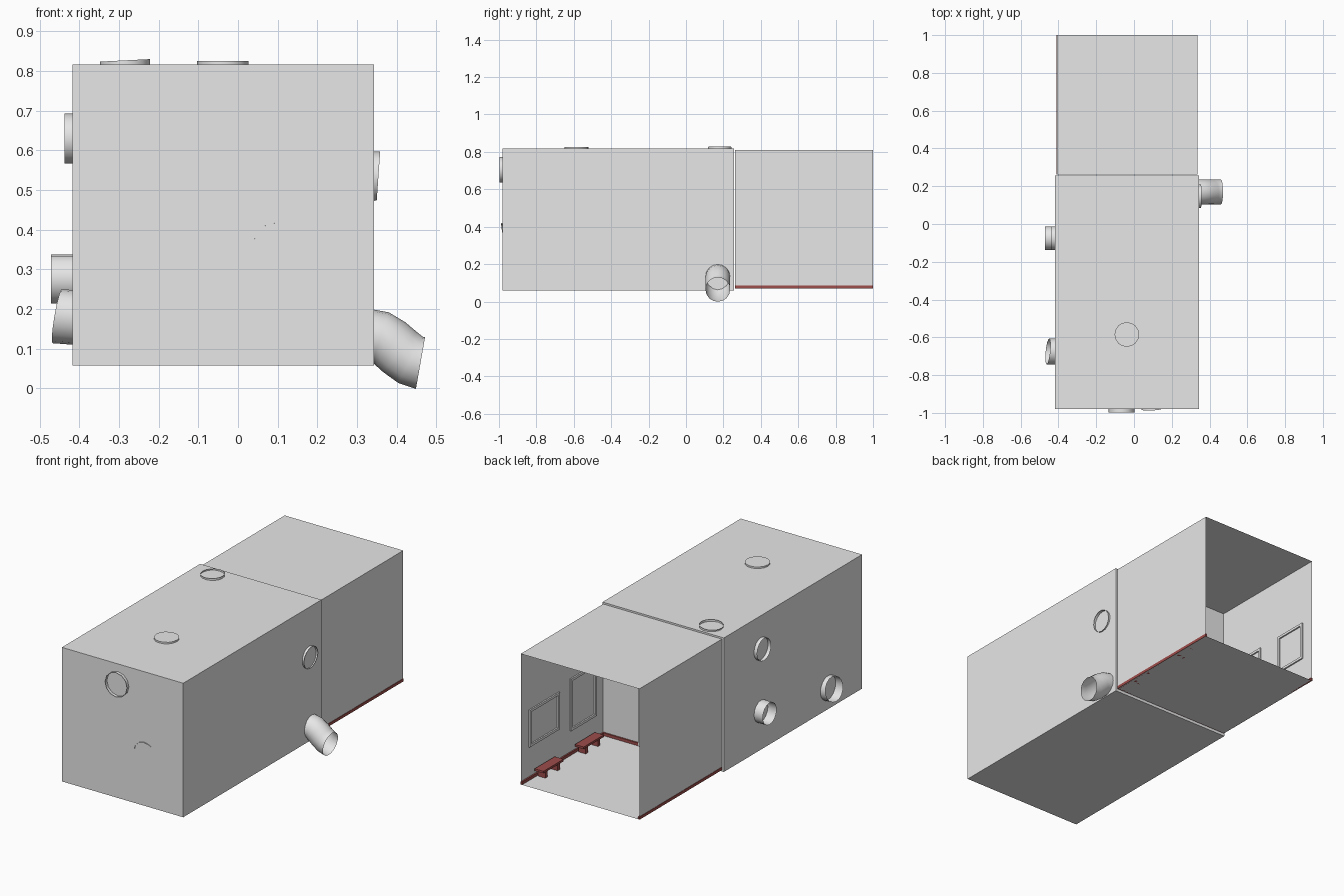
import bpy, bmesh, math
from mathutils import Vector

if "Cube" in bpy.data.objects:
    bpy.data.objects.remove(bpy.data.objects["Cube"])


def material(name, rgb):
    m = bpy.data.materials.new(name)
    m.diffuse_color = (*rgb, 1)
    m.use_nodes = True
    m.node_tree.nodes["Principled BSDF"].inputs["Base Color"].default_value = m.diffuse_color
    return m


GREY = material("pale_grey", (0.8, 0.8, 0.8))
RED = material("dull_red", (0.34, 0.075, 0.07))


def finish(name, bm, mat, smooth=False):
    me = bpy.data.meshes.new(name)
    bm.to_mesh(me)
    bm.free()
    me.materials.append(mat)
    ob = bpy.data.objects.new(name, me)
    bpy.context.collection.objects.link(ob)
    if smooth:
        bpy.ops.object.select_all(action='DESELECT')
        ob.select_set(True)
        bpy.context.view_layer.objects.active = ob
        bpy.ops.object.shade_smooth_by_angle(angle=math.radians(40))
    return ob


def add_box(bm, lo, hi):
    vs = bmesh.ops.create_cube(bm, size=1)["verts"]
    for v in vs:
        v.co = [(a + b) / 2 + c * (b - a) for a, b, c in zip(lo, hi, v.co)]


def boxes(name, mat, *pairs):
    bm = bmesh.new()
    for lo, hi in pairs:
        add_box(bm, lo, hi)
    return finish(name, bm, mat)


def tube(name, rings, radius, sides=16, cap=False):
    """Sweep a circle through (centre, direction) pairs."""
    bm = bmesh.new()
    prev = None
    for centre, direction in rings:
        d = Vector(direction).normalized()
        ref = Vector((0, 1, 0)) if abs(d.y) < 0.7 else Vector((1, 0, 0))
        u = (ref - d * ref.dot(d)).normalized()
        w = d.cross(u)
        ring = []
        for i in range(sides):
            a = 2 * math.pi * i / sides
            ring.append(bm.verts.new(Vector(centre) + radius * (u * math.cos(a) + w * math.sin(a))))
        if prev:
            for i in range(sides):
                j = (i + 1) % sides
                bm.faces.new((prev[i], prev[j], ring[j], ring[i]))
        prev = ring
    if cap:
        bm.faces.new(prev)
    return finish(name, bm, GREY, True)


# Closed front chamber
boxes("front_chamber", GREY, ((-0.417, -0.98, 0.058), (0.343, 0.257, 0.817)))

# Open-ended back room, single-skin walls
X0, X1, Z0, Z1, Y0 = -0.408, 0.335, 0.07, 0.81, 0.262
bm = bmesh.new()
add_box(bm, (X0, Y0, Z0), (X1, 1.0, Z1))
bm.faces.ensure_lookup_table()
bmesh.ops.delete(bm, geom=[f for f in bm.faces if f.calc_center_median().y > 0.99],
                 context='FACES_ONLY')
finish("back_room", bm, GREY)

# Skirting along the two side walls and the end wall
boxes("skirting", RED,
      ((X1 - 0.008, Y0, Z0), (X1 + 0.002, 1, Z0 + 0.016)),
      ((X0 - 0.002, Y0, Z0), (X0 + 0.008, 1, Z0 + 0.016)),
      ((X0, Y0 + 0.001, Z0), (X1, Y0 + 0.009, Z0 + 0.016)))


# Raised frames around the wall panels
def side_frame(name, wall, inward, y0, y1, z0, z1, t=0.014, depth=0.008):
    a, b = sorted((wall, wall + inward * depth))
    boxes(name, GREY,
          ((a, y0, z0), (b, y1, z0 + t)), ((a, y0, z1 - t), (b, y1, z1)),
          ((a, y0, z0 + t), (b, y0 + t, z1 - t)), ((a, y1 - t, z0 + t), (b, y1, z1 - t)))


side_frame("right_square_frame", X1, -1, 0.66, 0.93, 0.255, 0.465)
side_frame("right_tall_frame", X1, -1, 0.33, 0.56, 0.205, 0.50)
side_frame("left_back_frame", X0, 1, 0.72, 0.925, 0.24, 0.46)
side_frame("left_front_frame", X0, 1, 0.37, 0.575, 0.24, 0.46)

# Doorway trim on the end wall
DY = (Y0 + 0.001, Y0 + 0.009)
boxes("doorway_trim", GREY,
      ((-0.18, DY[0], Z0), (-0.166, DY[1], 0.52)),
      ((0.096, DY[0], Z0), (0.11, DY[1], 0.52)),
      ((-0.166, DY[0], 0.506), (0.096, DY[1], 0.52)))

# Low benches by the right wall
for i, y in enumerate((0.80, 0.44)):
    boxes(f"bench_{i + 1}", RED,
          ((0.27, y - 0.09, 0.108), (0.325, y + 0.09, 0.12)),
          ((0.275, y - 0.065, Z0), (0.32, y - 0.045, 0.108)),
          ((0.275, y + 0.045, Z0), (0.32, y + 0.065, 0.108)))

# Roof pipe stubs
tube("roof_cap", [((-0.038, -0.585, 0.80), (0, 0, 1)), ((-0.038, -0.585, 0.826), (0, 0, 1))],
     0.065, cap=True)
tube("roof_ring", [((-0.285, 0.18, 0.80), (0.04, 0, 1)), ((-0.285, 0.18, 0.827), (-0.05, 0, 1))],
     0.063)

# Front pipe stubs
tube("front_ring", [((-0.066, -0.96, 0.705), (0, -1, 0)), ((-0.066, -0.997, 0.705), (0, -1, 0))],
     0.069, 12)
tube("front_tilted_pipe", [((0.1, -0.94, 0.356), (0, -1, 0.12)),
                           ((0.1, -0.975, 0.356), (0.08, -1, -0.2))], 0.064, 12)

# Right side: shallow ring and drooping spout
tube("right_ring", [((0.33, 0.147, 0.535), (1, 0, 0)), ((0.354, 0.147, 0.535), (1, 0, -0.07))],
     0.062)
spout = [(0.33, 0.135, 0), (0.36, 0.129, -18), (0.385, 0.112, -34), (0.408, 0.092, -40),
         (0.435, 0.072, -28), (0.46, 0.064, -10)]
tube("right_spout", [((x, 0.17, z), (math.cos(math.radians(a)), 0, math.sin(math.radians(a))))
                     for x, z, a in spout], 0.066)

# Left side pipe stubs
tube("left_upper_ring", [((-0.40, -0.075, 0.63), (-1, 0, 0)), ((-0.437, -0.075, 0.63), (-1, 0, 0))],
     0.063)
tube("left_middle_pipe", [((-0.40, -0.075, 0.276), (-1, 0, 0)),
                          ((-0.472, -0.075, 0.276), (-1, 0, 0))], 0.062)
tube("left_lower_pipe", [((-0.40, -0.675, 0.178), (-1, 0, 0)),
                         ((-0.456, -0.675, 0.182), (-1, 0.1, 0.17))], 0.069)
